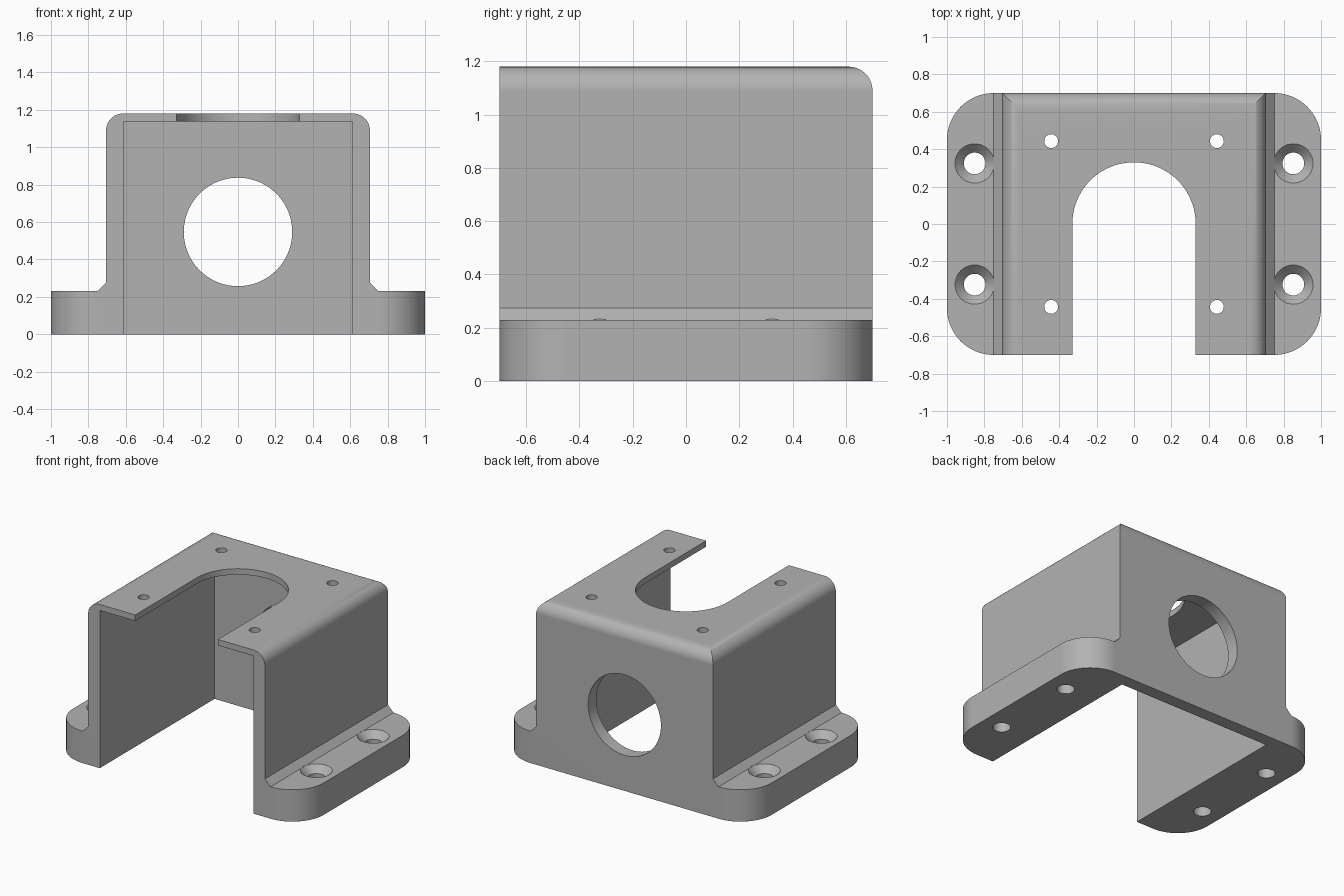
import bpy, bmesh, math

if "Cube" in bpy.data.objects:
    bpy.data.objects.remove(bpy.data.objects["Cube"], do_unlink=True)

# Main dimensions
HALF_X, HALF_Y, HEIGHT = 1.0, 0.70, 1.18
BOX, INNER, CEILING = 0.705, 0.612, 1.137
FLANGE, CHAMFER, FILLET, CORNER = 0.23, 0.045, 0.09, 0.25

grey = bpy.data.materials.new("bracket grey")
grey.use_nodes = True
grey.diffuse_color = (0.45, 0.45, 0.45, 1)
grey.node_tree.nodes["Principled BSDF"].inputs["Base Color"].default_value = (0.45, 0.45, 0.45, 1)


def arc(cx, cy, r, start, end, steps=16):
    angles = [math.radians(start + (end - start) * i / steps) for i in range(steps + 1)]
    return [(cx + r * math.cos(a), cy + r * math.sin(a)) for a in angles]


def make_object(name, bm):
    bmesh.ops.recalc_face_normals(bm, faces=bm.faces)
    mesh = bpy.data.meshes.new(name)
    bm.to_mesh(mesh)
    bm.free()
    mesh.materials.append(grey)
    obj = bpy.data.objects.new(name, mesh)
    bpy.context.collection.objects.link(obj)
    return obj


def prism(name, outline, axis, low, high):
    """Extrude a 2D outline along one axis."""
    place = {"x": lambda u, v, w: (w, u, v),
             "y": lambda u, v, w: (u, w, v),
             "z": lambda u, v, w: (u, v, w)}[axis]
    bm = bmesh.new()
    rings = [[bm.verts.new(place(u, v, w)) for u, v in outline] for w in (low, high)]
    for ring in rings:
        bm.faces.new(ring)
    for i in range(len(outline)):
        j = (i + 1) % len(outline)
        bm.faces.new((rings[0][i], rings[0][j], rings[1][j], rings[1][i]))
    return make_object(name, bm)


def circle(cx, cy, r, steps=48):
    return arc(cx, cy, r, 0, 360, steps)[:-1]


def lathe(name, profile, x, y, steps=40):
    """Revolve (radius, z) points around a vertical axis."""
    bm = bmesh.new()
    rings = [[bm.verts.new((u, v, z)) for u, v in circle(x, y, r, steps)] for r, z in profile]
    bm.faces.new(rings[0])
    bm.faces.new(rings[-1])
    for a, b in zip(rings, rings[1:]):
        for i in range(steps):
            j = (i + 1) % steps
            bm.faces.new((a[i], a[j], b[j], b[i]))
    return make_object(name, bm)


def combine(target, tool, operation):
    mod = target.modifiers.new("cut", "BOOLEAN")
    mod.operation, mod.solver, mod.object = operation, "EXACT", tool
    bpy.context.view_layer.objects.active = target
    bpy.ops.object.modifier_apply(modifier=mod.name)
    bpy.data.objects.remove(tool, do_unlink=True)


# Hat-shaped front section: flanges, chamfers and rounded shoulders
half = [(HALF_X + 0.1, 0), (HALF_X + 0.1, FLANGE), (BOX + CHAMFER, FLANGE), (BOX, FLANGE + CHAMFER)]
half += arc(BOX - FILLET, HEIGHT - FILLET, FILLET, 0, 90)
bracket = prism("bracket", half + [(-x, z) for x, z in reversed(half)], "y", -1, 1)

# Plan outline with rounded flange corners
plan = []
for sx, sy, a in ((1, 1, 0), (-1, 1, 90), (-1, -1, 180), (1, -1, 270)):
    plan += arc(sx * (HALF_X - CORNER), sy * (HALF_Y - CORNER), CORNER, a, a + 90)
combine(bracket, prism("plan_trim", plan, "z", -1, 2), "INTERSECT")

# Rounded top edge at the back
side = [(-2, -1), (HALF_Y, -1)] + arc(HALF_Y - FILLET, HEIGHT - FILLET, FILLET, 0, 90)
side += [(0.5, HEIGHT), (0.5, 2), (-2, 2)]
combine(bracket, prism("back_edge_trim", side, "x", -2, 2), "INTERSECT")

# Cavity open to the front and below
cavity = [(-INNER, -1), (INNER, -1), (INNER, CEILING), (-INNER, CEILING)]
combine(bracket, prism("cavity", cavity, "y", -1, 0.608), "DIFFERENCE")

# U-shaped slot in the top plate and round opening in the back wall
slot = [(-0.33, -1), (0.33, -1)] + arc(0, 0, 0.33, 0, 180, 40)
combine(bracket, prism("top_slot", slot, "z", 1, 2), "DIFFERENCE")
combine(bracket, prism("back_opening", circle(0, 0.547, 0.29, 72), "y", 0.4, 1), "DIFFERENCE")

# Small plate holes and countersunk flange holes
sink = [(0.058, -0.1), (0.058, FLANGE - 0.048), (0.105, FLANGE), (0.105, FLANGE + 0.1)]
for sx in (-1, 1):
    for sy in (-1, 1):
        hole = prism("plate_hole", circle(sx * 0.443, sy * 0.443, 0.037, 32), "z", 1, 2)
        combine(bracket, hole, "DIFFERENCE")
        combine(bracket, lathe("flange_hole", sink, sx * 0.852, sy * 0.324), "DIFFERENCE")

# Smooth curved faces, keep sharp edges
bpy.ops.object.select_all(action="DESELECT")
bracket.select_set(True)
bpy.context.view_layer.objects.active = bracket
bpy.ops.object.shade_smooth_by_angle(angle=math.radians(30))
weighted = bracket.modifiers.new("weighted normals", "WEIGHTED_NORMAL")
weighted.keep_sharp = True
